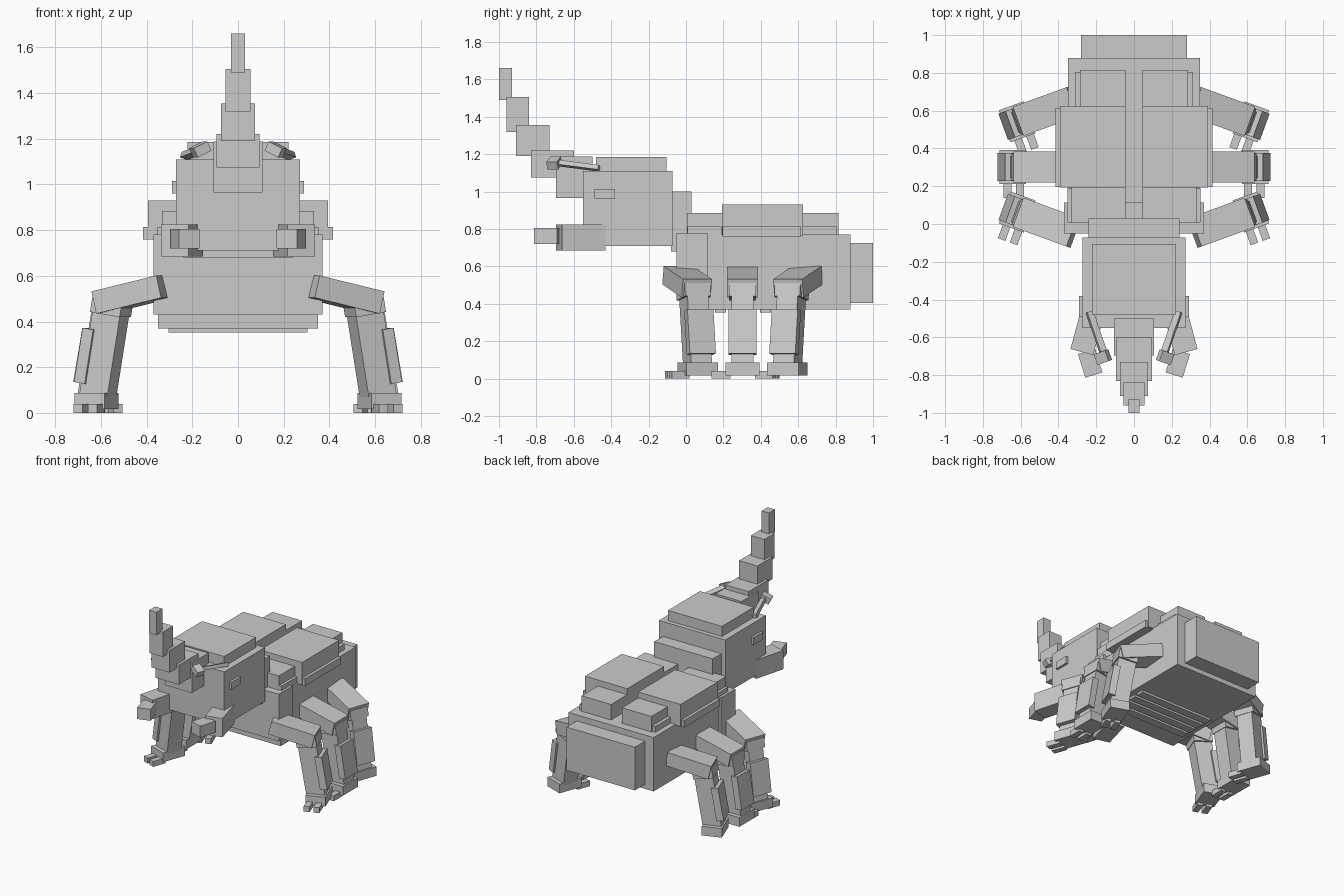
import bpy, bmesh, math
from mathutils import Matrix, Vector

cube = bpy.data.objects.get("Cube")
if cube:
    bpy.data.objects.remove(cube, do_unlink=True)

grey = bpy.data.materials.new("plain grey")
grey.use_nodes = True
grey.diffuse_color = (0.6, 0.6, 0.6, 1)
grey.node_tree.nodes["Principled BSDF"].inputs["Base Color"].default_value = (0.6, 0.6, 0.6, 1)


def block(name, size, matrix):
    """Box of the given size placed by a matrix."""
    mesh = bpy.data.meshes.new(name)
    bm = bmesh.new()
    bmesh.ops.create_cube(bm, size=1, matrix=matrix @ Matrix.Diagonal((*size, 1)))
    bmesh.ops.recalc_face_normals(bm, faces=bm.faces)
    bm.to_mesh(mesh)
    bm.free()
    mesh.materials.append(grey)
    obj = bpy.data.objects.new(name, mesh)
    bpy.context.collection.objects.link(obj)
    return obj


def span(name, x, y, z):
    """Axis-aligned box from three (low, high) ranges."""
    size = [b - a for a, b in (x, y, z)]
    mid = Vector([(a + b) / 2 for a, b in (x, y, z)])
    return block(name, size, Matrix.Translation(mid))


def place(loc, yaw=0, pitch=0, roll=0):
    """Location plus turns in degrees about z, then y, then x."""
    r = math.radians
    return (Matrix.Translation(loc) @ Matrix.Rotation(r(yaw), 4, 'Z')
            @ Matrix.Rotation(r(pitch), 4, 'Y') @ Matrix.Rotation(r(roll), 4, 'X'))


def pair(name, size, matrix):
    """The same box on the left (+x) and mirrored on the right."""
    block("left_" + name, size, matrix)
    block("right_" + name, size, Matrix.Scale(-1, 4, (1, 0, 0)) @ matrix)


def pair_span(name, x, y, z):
    span("left_" + name, x, y, z)
    span("right_" + name, (-x[1], -x[0]), y, z)


# Body
for name, half, y, z in [
    ("abdomen", 0.35, (0.0, 0.88), (0.37, 0.77)),
    ("tail_block", 0.28, (0.87, 1.0), (0.405, 0.725)),
    ("thorax", 0.37, (-0.05, 0.115), (0.43, 0.78)),
    ("neck", 0.24, (-0.08, 0.03), (0.68, 1.0)),
    ("head", 0.272, (-0.55, -0.072), (0.71, 1.11)),
    ("head_cap", 0.222, (-0.48, -0.105), (1.10, 1.185)),
]:
    span(name, (-half, half), y, z)

# Belly ribs
for i in range(4):
    y = 0.155 + i * 0.08
    span(f"belly_rib_{i + 1}", (-0.305, 0.305), (y, y + 0.06), (0.353, 0.38))

# Back shells, each with a thin rim below
for name, x, y, top, rim in [
    ("front_shell", 0.332, (0.005, 0.2), 0.885, 0.352),
    ("middle_shell", 0.393, (0.192, 0.625), 0.93, 0.415),
    ("rear_shell", 0.287, (0.61, 0.815), 0.885, 0.312),
]:
    pair_span(name, (0.045, x), y, (0.765, top))
    pair_span(name + "_rim", (0.046, rim), (y[0] + 0.004, y[1] - 0.01), (0.76, 0.813))

# Stepped horn
for i, (half, y, z) in enumerate([
    (0.107, (-0.695, -0.5), (0.965, 1.188)),
    (0.095, (-0.83, -0.6), (1.075, 1.22)),
    (0.075, (-0.91, -0.73), (1.19, 1.355)),
    (0.055, (-0.96, -0.84), (1.32, 1.505)),
    (0.03, (-1.0, -0.93), (1.49, 1.66)),
]):
    span(f"horn_step_{i + 1}", (-half, half), y, z)

# Eyes, mandibles and antennae
pair_span("eye", (0.26, 0.29), (-0.49, -0.38), (0.96, 1.015))
pair("mandible", (0.125, 0.24, 0.14), place((0.245, -0.562, 0.755), 15))
pair("mandible_tip", (0.095, 0.13, 0.085), place((0.232, -0.737, 0.762), -17))
a, b = Vector((0.235, -0.465, 1.125)), Vector((0.155, -0.7, 1.155))
aim = Matrix.Translation((a + b) / 2) @ (b - a).to_track_quat('Y', 'Z').to_matrix().to_4x4()
pair("antenna", (0.035, (b - a).length, 0.025), aim @ Matrix.Rotation(math.radians(20), 4, 'Y'))
pair("antenna_tip", (0.07, 0.06, 0.045), place((0.165, -0.705, 1.153), -20, 25))

# Legs: built outward along local x from a root on the body side
for name, root, yaw in [
    ("front", (0.32, -0.045, 0), 20),
    ("middle", (0.325, 0.302, 0), 0),
    ("rear", (0.32, 0.65, 0), -20),
]:
    base = place(root, yaw)
    for part, size, loc, pitch in [
        ("thigh", (0.31, 0.165, 0.1), (0.15, 0, 0.518), 13),
        ("knee", (0.14, 0.145, 0.07), (0.248, 0, 0.465), -9.5),
        ("shin", (0.13, 0.118, 0.4), (0.28, 0, 0.27), -9.5),
        ("shin_guard", (0.05, 0.148, 0.24), (0.352, 0, 0.25), -9.5),
        ("foot", (0.14, 0.18, 0.068), (0.318, 0, 0.052), 0),
    ]:
        pair(f"{name}_{part}", size, base @ place(loc, 0, pitch))
    for i, x in enumerate((0.278, 0.345)):
        pair(f"{name}_toe_{i + 1}", (0.042, 0.1, 0.04), base @ place((x, -0.115, 0.02)))
